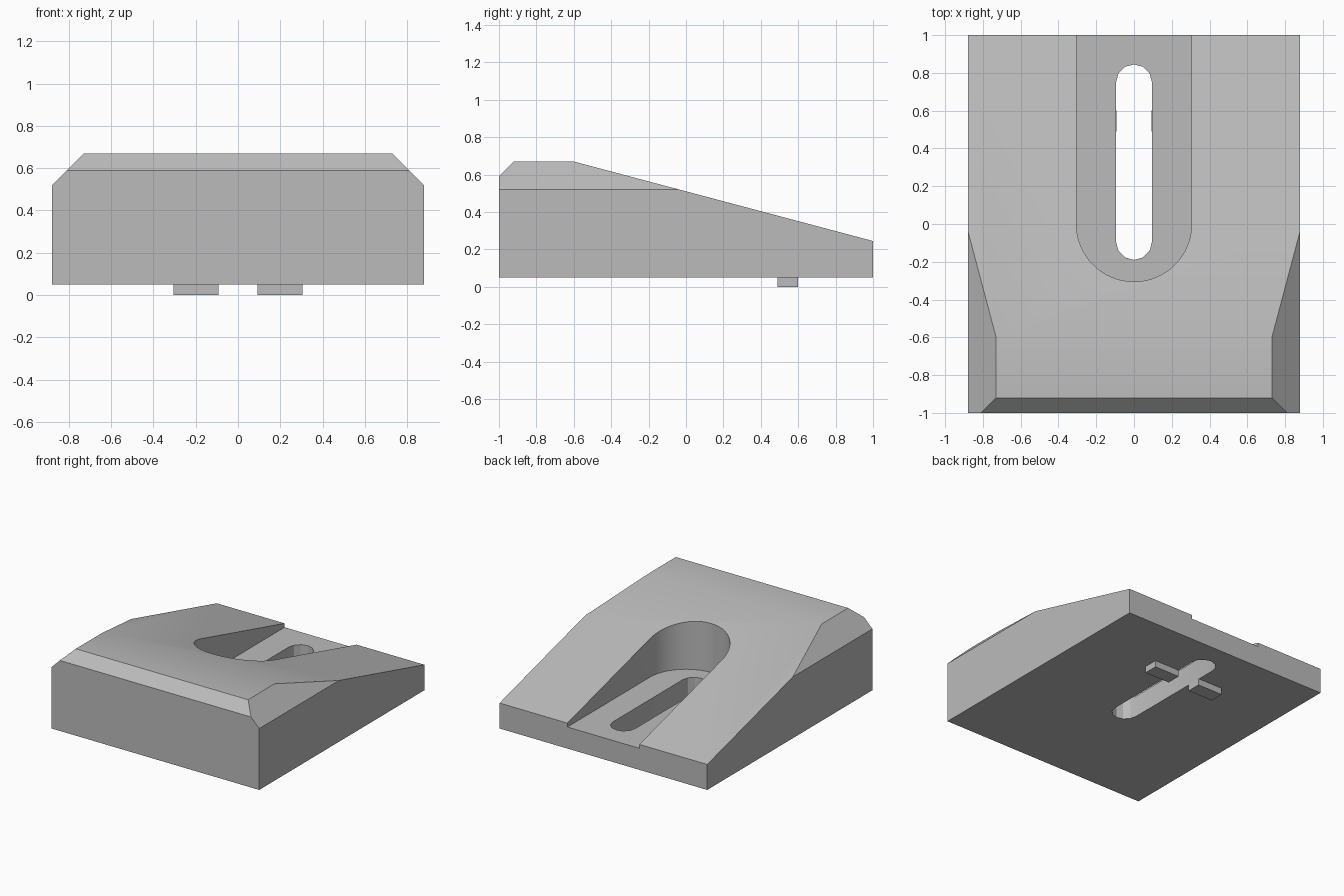
import bpy, bmesh
from math import sin, cos, pi, radians
from mathutils import Vector

cube = bpy.data.objects.get("Cube")
if cube:
    bpy.data.objects.remove(cube, do_unlink=True)

grey = bpy.data.materials.new("plain grey")
grey.use_nodes = True
grey.diffuse_color = (0.5, 0.5, 0.5, 1)
grey.node_tree.nodes["Principled BSDF"].inputs["Base Color"].default_value = grey.diffuse_color


def prism(name, points, offset):
    """Extrude a closed outline of 3D points along an offset."""
    bm = bmesh.new()
    face = bm.faces.new([bm.verts.new(p) for p in points])
    ext = bmesh.ops.extrude_face_region(bm, geom=[face])
    moved = [v for v in ext["geom"] if isinstance(v, bmesh.types.BMVert)]
    bmesh.ops.translate(bm, verts=moved, vec=offset)
    bmesh.ops.recalc_face_normals(bm, faces=bm.faces)
    mesh = bpy.data.meshes.new(name)
    bm.to_mesh(mesh)
    bm.free()
    mesh.materials.append(grey)
    obj = bpy.data.objects.new(name, mesh)
    bpy.context.collection.objects.link(obj)
    return obj


def stadium(radius, y0, y1, z, steps):
    """Outline of a slot with rounded ends, running along y."""
    arc = [pi * i / steps for i in range(steps + 1)]
    return ([(radius * cos(a), y1 + radius * sin(a), z) for a in arc]
            + [(-radius * cos(a), y0 - radius * sin(a), z) for a in arc])


# Wedge body from its side profile
W = 0.88
profile = [(-1, 0.05), (1, 0.05), (1, 0.245), (-0.6, 0.67), (-0.92, 0.67), (-1, 0.59)]
body = prism("wedge_body", [(-W, y, z) for y, z in profile], (2 * W, 0, 0))

# Chamfer the two upper side edges
bm = bmesh.new()
bm.from_mesh(body.data)
for side in (-1, 1):
    cut = bmesh.ops.bisect_plane(bm, geom=bm.verts[:] + bm.edges[:] + bm.faces[:],
                                 plane_co=(side * W, 0, 0.52), plane_no=Vector((side, 0, 1)),
                                 clear_outer=True)
    rim = [e for e in cut["geom_cut"] if isinstance(e, bmesh.types.BMEdge)]
    bmesh.ops.contextual_create(bm, geom=rim)
bmesh.ops.recalc_face_normals(bm, faces=bm.faces)
bm.to_mesh(body.data)
bm.free()

# Flat-floored pocket open at the back, and the slot through it
cutters = [prism("pocket_cutter", stadium(0.305, 0, 1.5, 0.215, 32), (0, 0, 1)),
           prism("slot_cutter", stadium(0.095, -0.095, 0.75, -0.1, 6), (0, 0, 1))]
for cutter in cutters:
    mod = body.modifiers.new(cutter.name, "BOOLEAN")
    mod.operation = "DIFFERENCE"
    mod.solver = "EXACT"
    mod.object = cutter
    cutter.hide_render = True

# Apply the cuts, then drop the cutters
bpy.context.view_layer.objects.active = body
for mod in list(body.modifiers):
    bpy.ops.object.modifier_apply(modifier=mod.name)
for cutter in cutters:
    bpy.data.objects.remove(cutter, do_unlink=True)

# Locating tabs under the body, either side of the slot
for name, side in (("left_tab", 1), ("right_tab", -1)):
    corners = [(0.092, 0.49), (0.305, 0.49), (0.305, 0.60), (0.092, 0.60)]
    prism(name, [(side * x, y, 0) for x, y in corners], (0, 0, 0.05))

# Smooth the curved walls, keep the edges crisp
bpy.ops.object.select_all(action="DESELECT")
body.select_set(True)
bpy.ops.object.shade_smooth_by_angle(angle=radians(29))
